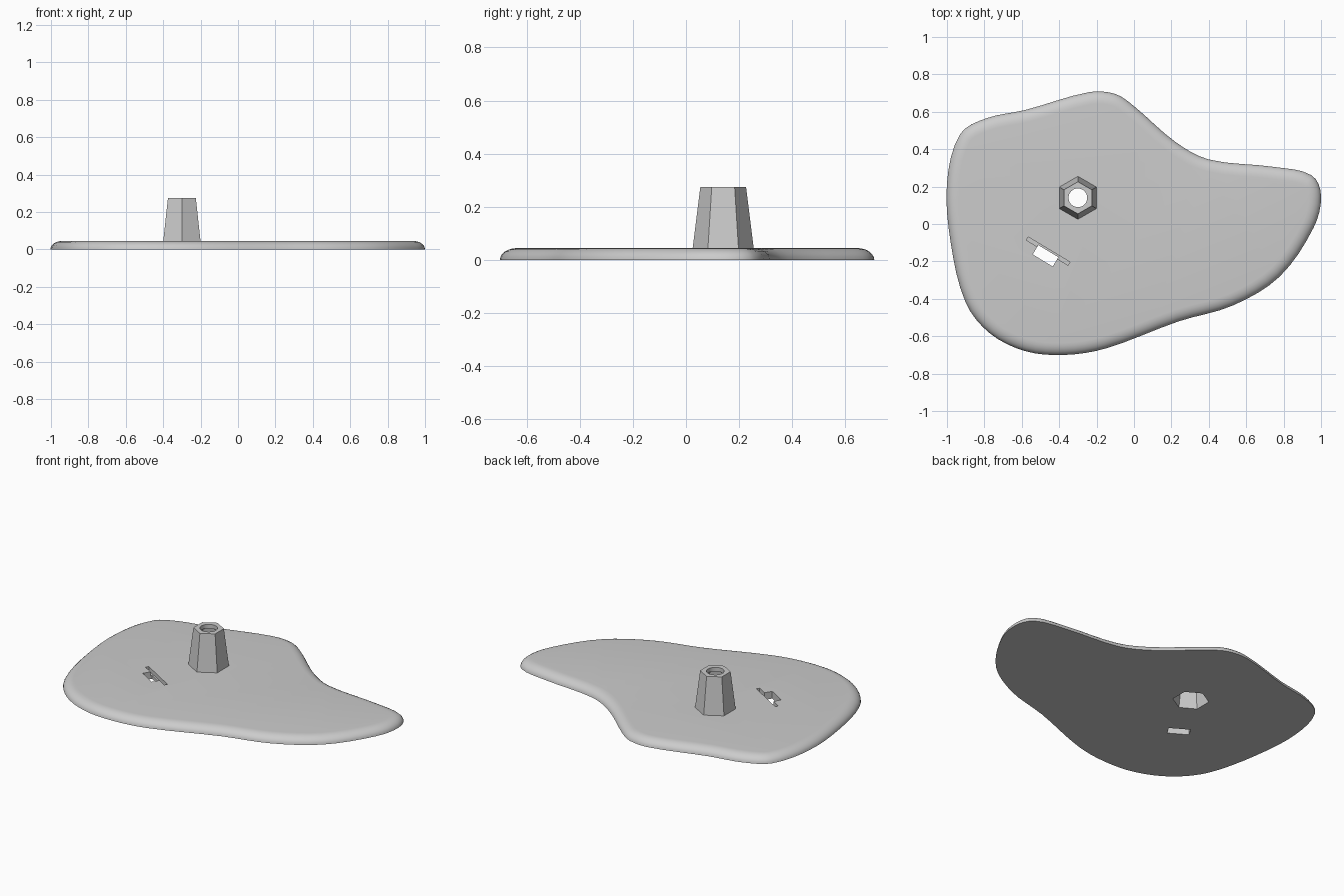
import bpy, bmesh, math
from mathutils import Vector, Matrix, geometry

cube = bpy.data.objects.get("Cube")
if cube:
    bpy.data.objects.remove(cube, do_unlink=True)

grey = bpy.data.materials.new("light grey")
grey.use_nodes = True
grey.diffuse_color = (0.6, 0.6, 0.6, 1)
grey.node_tree.nodes["Principled BSDF"].inputs["Base Color"].default_value = (0.6, 0.6, 0.6, 1)


def loft(name, rings):
    """Closed solid through rings with equal point counts, listed from bottom to top."""
    bm = bmesh.new()
    loops = [[bm.verts.new(p) for p in ring] for ring in rings]
    for low, high in zip(loops, loops[1:]):
        for i in range(len(low)):
            j = (i + 1) % len(low)
            bm.faces.new((low[i], low[j], high[j], high[i]))
    bm.faces.new(loops[0][::-1])
    bm.faces.new(loops[-1])
    bmesh.ops.recalc_face_normals(bm, faces=bm.faces)
    mesh = bpy.data.meshes.new(name)
    bm.to_mesh(mesh)
    bm.free()
    obj = bpy.data.objects.new(name, mesh)
    mesh.materials.append(grey)
    bpy.context.collection.objects.link(obj)
    return obj


def circle(centre, radius, z, sides):
    """Regular polygon with its first corner towards +y."""
    turn = math.tau / sides
    return [(centre.x - radius * math.sin(i * turn),
             centre.y + radius * math.cos(i * turn), z) for i in range(sides)]


def box(name, centre, length, width, low, high, angle):
    turn = Matrix.Rotation(angle, 2)
    corners = [centre + turn @ Vector((sx * length / 2, sy * width / 2))
               for sx, sy in ((-1, -1), (1, -1), (1, 1), (-1, 1))]
    return loft(name, [[(c.x, c.y, z) for c in corners] for z in (low, high)])


def activate(obj):
    bpy.ops.object.select_all(action='DESELECT')
    obj.select_set(True)
    bpy.context.view_layer.objects.active = obj


def cut(obj, cutter):
    activate(obj)
    mod = obj.modifiers.new("cut", 'BOOLEAN')
    mod.operation = 'DIFFERENCE'
    mod.solver = 'EXACT'
    mod.object = cutter
    bpy.ops.object.modifier_apply(modifier=mod.name)


def smooth_outline(points, steps):
    """Closed smooth curve through the points."""
    pts = [Vector(p) for p in points]
    n = len(pts)
    tangent = [(pts[(i + 1) % n] - pts[i - 1]).normalized() for i in range(n)]
    result = []
    for i in range(n):
        j = (i + 1) % n
        reach = (pts[j] - pts[i]).length / 3
        result += geometry.interpolate_bezier(
            pts[i], pts[i] + tangent[i] * reach,
            pts[j] - tangent[j] * reach, pts[j], steps + 1)[:-1]
    return [Vector((p.x, p.y)) for p in result]


# Slab: freeform outline with a rounded upper rim
THICK, RIM, STEPS = 0.045, 0.065, 6
outline = smooth_outline([
    (1, .15), (.95, .26), (.75, .305), (.4, .345), (.22, .44), (0, .63),
    (-.1, .695), (-.24, .705), (-.58, .61), (-.79, .565), (-.93, .48),
    (-1, .22), (-.98, -.1), (-.9, -.42), (-.77, -.585), (-.58, -.68),
    (-.37, -.7), (-.15, -.665), (.24, -.52), (.53, -.435), (.78, -.28),
    (.96, -.02)], 4)
count = len(outline)
inward = []
for i in range(count):
    t = (outline[(i + 1) % count] - outline[i - 1]).normalized()
    inward.append(Vector((-t.y, t.x)))
rings = []
for s in range(STEPS + 1):
    a = math.pi / 2 * s / STEPS
    inset, z = RIM * (1 - math.cos(a)), THICK * math.sin(a)
    rings.append([(p.x + d.x * inset, p.y + d.y * inset, z)
                  for p, d in zip(outline, inward)])
slab = loft("slab", rings)

# Hexagonal tapered post
centre = Vector((-.3, .14))
post = loft("post", [circle(centre, .115, THICK - .001, 6),
                     circle(centre, .086, .275, 6)])

# Hollow inside the post, open below, and the round hole in its cap
cavity = loft("cavity_cutter", [circle(centre, .109, -.05, 6),
                                circle(centre, .0725, .25, 6)])
bore = loft("bore_cutter", [circle(centre, .05, .2, 32),
                            circle(centre, .05, .4, 32)])

# Slot: shallow strip with a rectangular opening beside it
tilt = math.radians(-31)
strip = box("strip_cutter", Vector((-.459, -.145)), .26, .02, .02, .2, tilt)
opening = box("opening_cutter", Vector((-.473, -.17)), .125, .058, -.1, .2, tilt)

for target, cutters in ((slab, (cavity, strip, opening)), (post, (cavity, bore))):
    for cutter in cutters:
        cut(target, cutter)
for cutter in (cavity, bore, strip, opening):
    bpy.data.objects.remove(cutter, do_unlink=True)

for obj in (slab, post):
    activate(obj)
    bpy.ops.object.shade_smooth_by_angle(angle=math.radians(35))
